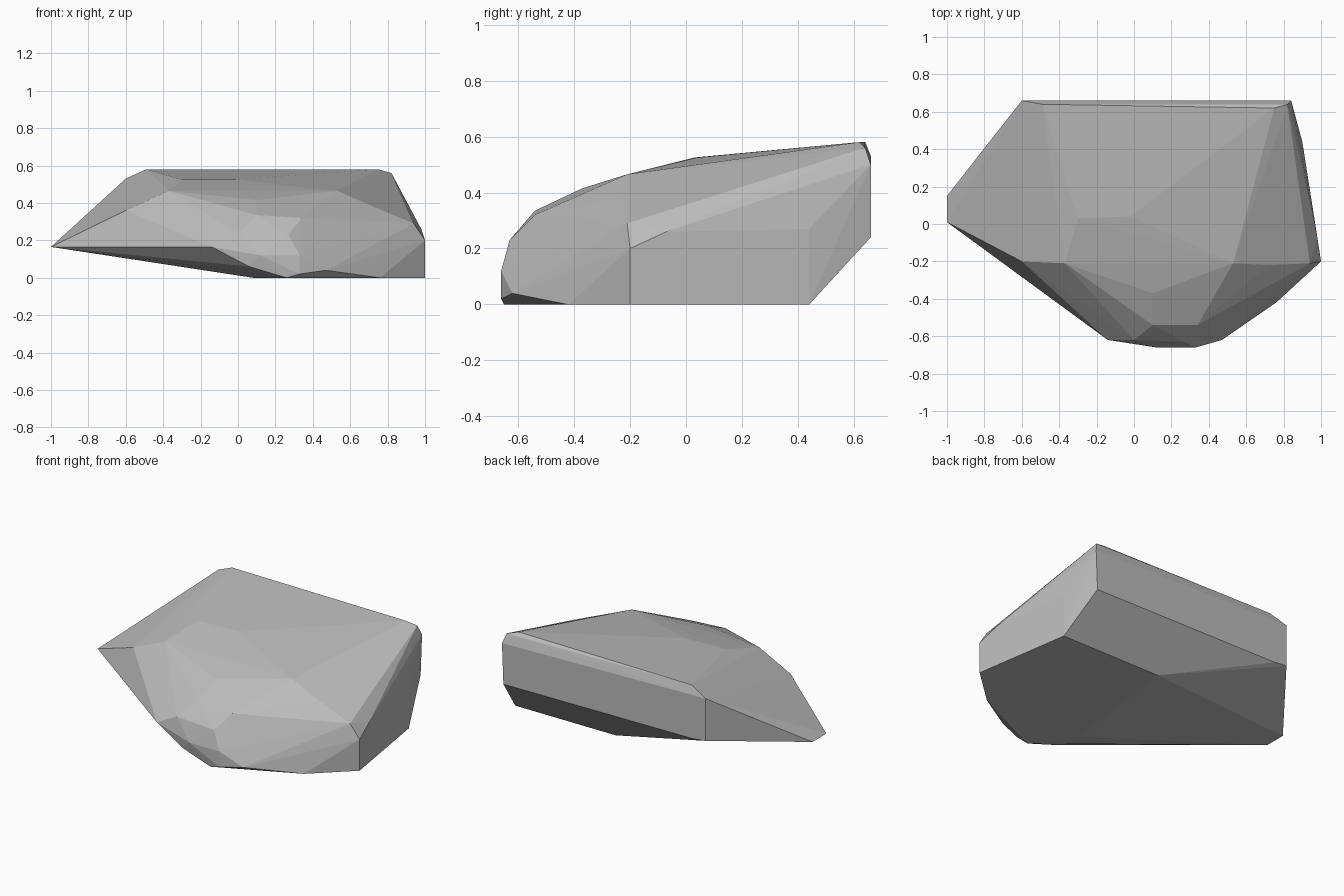
import bpy
import bmesh
from math import radians

default_cube = bpy.data.objects.get("Cube")
if default_cube:
    bpy.data.objects.remove(default_cube, do_unlink=True)


def make_material(name, colour):
    material = bpy.data.materials.new(name)
    material.use_nodes = True
    material.diffuse_color = colour
    shader = next(node for node in material.node_tree.nodes
                  if node.type == 'BSDF_PRINCIPLED')
    shader.inputs["Base Color"].default_value = colour
    shader.inputs["Roughness"].default_value = 0.9
    return material


def make_faceted_stone(name, corner_groups, material):
    """Wrap a tight faceted skin around the corners of every group."""
    mesh = bpy.data.meshes.new(name)
    stone = bpy.data.objects.new(name, mesh)
    bpy.context.collection.objects.link(stone)

    bm = bmesh.new()
    for corners in corner_groups:
        for corner in corners:
            bm.verts.new(corner)
    hull = bmesh.ops.convex_hull(bm, input=bm.verts[:])

    # Drop any corner that ended up inside the skin
    spare = {item for item in hull["geom_interior"] + hull["geom_unused"]
             if isinstance(item, bmesh.types.BMVert)}
    bmesh.ops.delete(bm, geom=list(spare), context='VERTS')

    # Merge facets that lie almost in one plane
    bmesh.ops.dissolve_limit(bm, angle_limit=radians(1),
                             verts=bm.verts[:], edges=bm.edges[:])
    bmesh.ops.recalc_face_normals(bm, faces=bm.faces[:])
    for face in bm.faces:
        face.smooth = False
    bm.to_mesh(mesh)
    bm.free()
    mesh.materials.append(material)
    return stone


# Flat underside resting on the ground
underside = [(1, -.2, 0), (.9, .44, 0), (.19, .44, 0),
             (.08, -.4, 0), (.26, -.65, 0), (.76, -.42, 0)]

# Steep back wall, undercut towards the ground
back_wall = [(.83, .66, .24), (.84, .66, .5), (-.51, .66, .25),
             (-.6, .66, .26), (-.6, .66, .53)]

# Sloping crown, highest along the back
crown = [(.82, .64, .56), (.75, .62, .58), (-.49, .64, .58),
         (-.3, .03, .525), (-.02, .04, .525),
         (-.37, -.21, .465), (.53, -.21, .465), (.1, -.37, .415)]

# Pointed tip on one side
pointed_tip = [(-1, .01, .165), (-1, .15, .165), (-.6, -.2, .36)]

# Blunt shoulder on the other side
blunt_shoulder = [(1, -.2, .2), (.94, -.21, .29), (.72, -.22, .38),
                  (.98, -.07, .26), (.9, .44, .27)]

# Rounded nose at the front
nose = [(.1, -.54, .335), (.34, -.54, .32), (0, -.62, .24),
        (.27, -.63, .23), (-.14, -.62, .165), (.06, -.64, .06),
        (.12, -.66, .12), (.33, -.66, .12), (.33, -.66, .02),
        (.47, -.62, .04)]

stone_grey = make_material("stone grey", (.5, .5, .5, 1))
make_faceted_stone("boulder",
                   [underside, back_wall, crown,
                    pointed_tip, blunt_shoulder, nose],
                   stone_grey)
